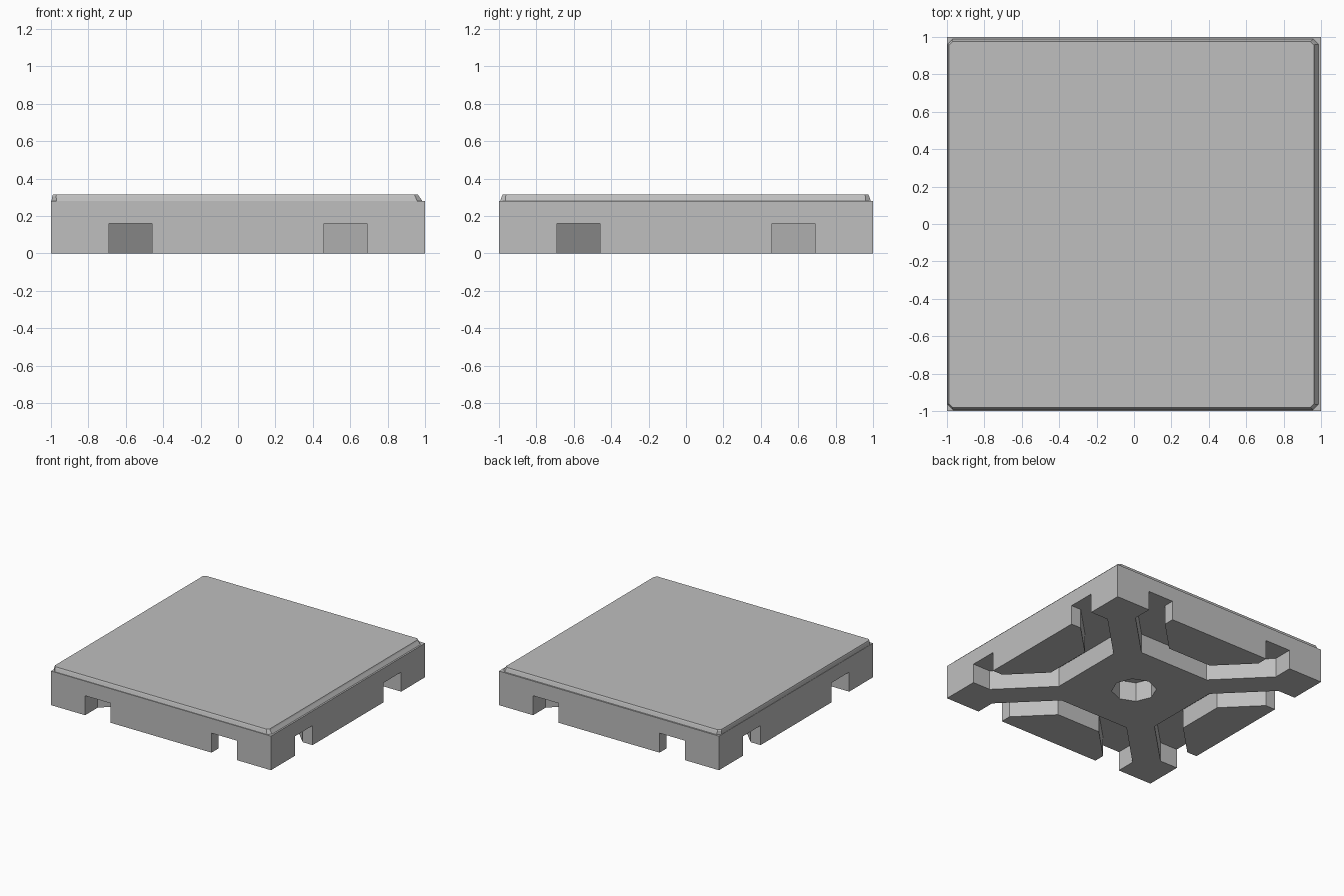
import bpy, bmesh, math
from mathutils import Matrix

cube = bpy.data.objects.get("Cube")
if cube:
    bpy.data.objects.remove(cube, do_unlink=True)

grey = bpy.data.materials.new("plain grey")
grey.use_nodes = True
grey.diffuse_color = (0.52, 0.52, 0.52, 1)
grey.node_tree.nodes["Principled BSDF"].inputs["Base Color"].default_value = grey.diffuse_color


def loft(name, rings):
    """Closed solid through matching (points, z) rings, capped at both ends."""
    bm = bmesh.new()
    loops = [[bm.verts.new((x, y, z)) for x, y in pts] for pts, z in rings]
    bm.faces.new(loops[0])
    bm.faces.new(loops[-1])
    for low, high in zip(loops, loops[1:]):
        for i in range(len(low)):
            j = (i + 1) % len(low)
            bm.faces.new((low[i], low[j], high[j], high[i]))
    bmesh.ops.recalc_face_normals(bm, faces=bm.faces)
    mesh = bpy.data.meshes.new(name)
    bm.to_mesh(mesh)
    bm.free()
    mesh.materials.append(grey)
    obj = bpy.data.objects.new(name, mesh)
    bpy.context.collection.objects.link(obj)
    return obj


def rect(left, right, front, back, cut):
    """Rectangle with clipped corners."""
    return [(left + cut, front), (right - cut, front), (right, front + cut), (right, back - cut),
            (right - cut, back), (left + cut, back), (left, back - cut), (left, front + cut)]


# Square tile with a narrow ledge and a sloped rim
square = [(-1, -1), (1, -1), (1, 1), (-1, 1)]
tile = loft("tile_body", [(square, 0), (square, 0.28)])
rim = loft("tile_top", [
    (rect(-0.998, 0.99, -0.995, 0.99, 0.03), 0.275),
    (rect(-0.993, 0.968, -0.985, 0.98, 0.02), 0.305),
    (rect(-0.99, 0.963, -0.98, 0.975, 0.02), 0.315),
])

# Underside channels, one per side, each opening through two notches
half = [(0.69, 1.1), (0.69, 0.84), (0.32, 0.47)]
block = [(0.2, 0.65), (0.46, 0.91), (0.46, 1.1)]
flip = lambda pts: [(-x, y) for x, y in reversed(pts)]
channel = half + flip(half) + flip(block) + block
cutters = []
for k in range(4):
    cutter = loft("channel_cutter", [(channel, -0.1), (channel, 0.16)])
    cutter.data.transform(Matrix.Rotation(k * math.pi / 2, 4, "Z"))
    cutters.append(cutter)

# Central octagonal socket
octagon = [(0.17 * math.cos(k * math.pi / 4), 0.17 * math.sin(k * math.pi / 4)) for k in range(8)]
cutters.append(loft("socket_cutter", [(octagon, -0.1), (octagon, 0.16)]))

# Carve the underside, then drop the cutters
bpy.context.view_layer.objects.active = tile
for cutter in cutters:
    mod = tile.modifiers.new("carve", "BOOLEAN")
    mod.operation = "DIFFERENCE"
    mod.solver = "EXACT"
    mod.object = cutter
    cutter.hide_render = True
    bpy.ops.object.modifier_apply(modifier=mod.name)
    bpy.data.objects.remove(cutter, do_unlink=True)
